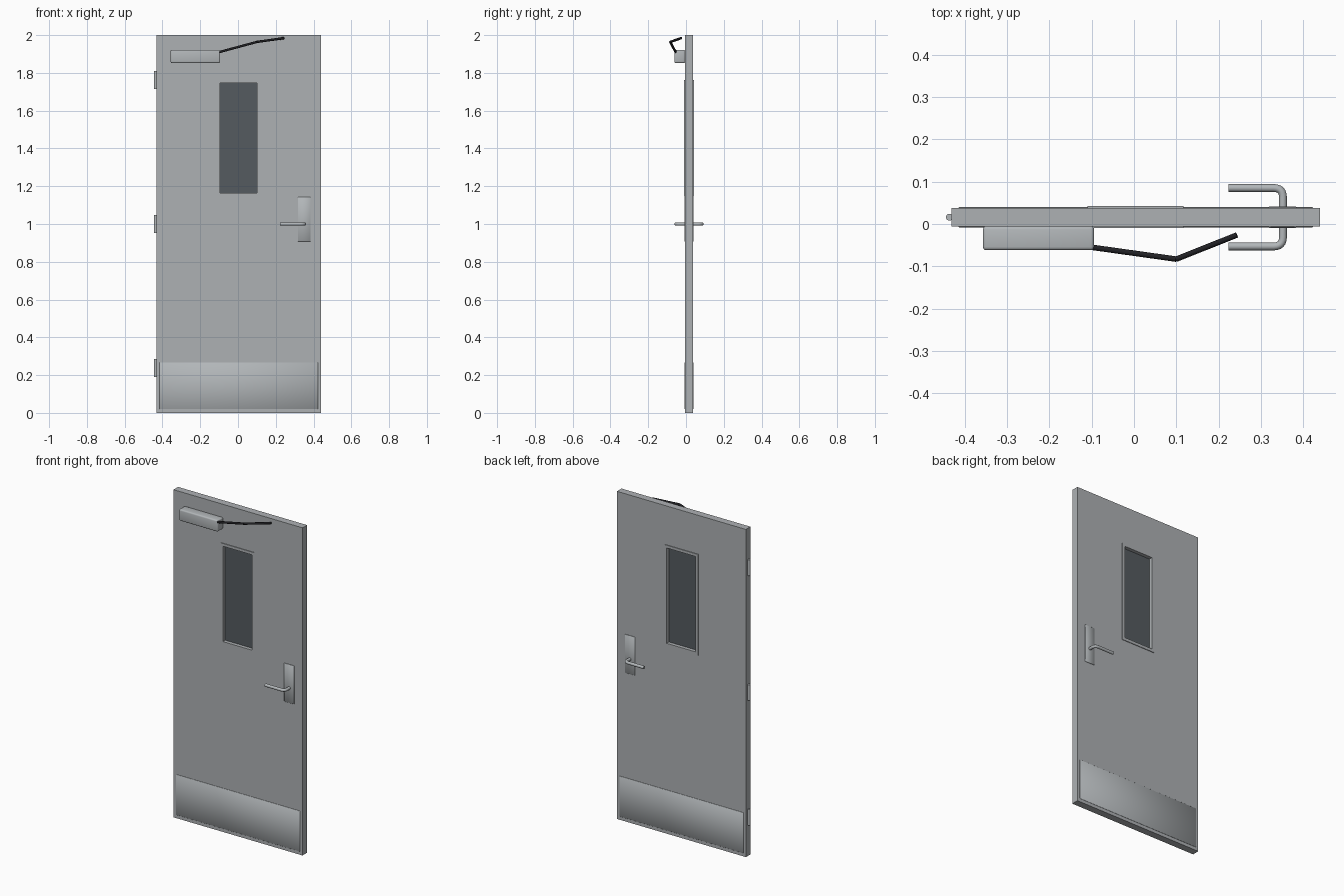
import bpy
import bmesh
from mathutils import Vector

if "Cube" in bpy.data.objects:
    bpy.data.objects.remove(bpy.data.objects["Cube"], do_unlink=True)


def material(name, rgb):
    mat = bpy.data.materials.new(name)
    mat.use_nodes = True
    mat.diffuse_color = (*rgb, 1)
    mat.node_tree.nodes["Principled BSDF"].inputs["Base Color"].default_value = (*rgb, 1)
    return mat


PAINT = material("grey paint", (0.42, 0.44, 0.455))
STEEL = material("brushed steel", (0.45, 0.475, 0.49))
GLASS = material("dark glass", (0.09, 0.105, 0.115))
BLACK = material("black metal", (0.015, 0.015, 0.018))

FRONT, BACK = -0.006, 0.038  # door faces
MIDDLE = (FRONT + BACK) / 2


def finish(name, bm, mat, smooth=False):
    bmesh.ops.recalc_face_normals(bm, faces=bm.faces)
    mesh = bpy.data.meshes.new(name)
    bm.to_mesh(mesh)
    bm.free()
    mesh.materials.append(mat)
    for poly in mesh.polygons:
        poly.use_smooth = smooth
    obj = bpy.data.objects.new(name, mesh)
    bpy.context.collection.objects.link(obj)
    return obj


def box(name, x, y, z, mat, bevel=0, segments=1):
    """Box from (min, max) pairs; bevelled boxes are smooth shaded."""
    bm = bmesh.new()
    bmesh.ops.create_cube(bm, size=1)
    for v in bm.verts:
        v.co = Vector([(r[0] + r[1]) / 2 + c * (r[1] - r[0])
                       for r, c in zip((x, y, z), v.co)])
    obj = finish(name, bm, mat, bevel > 0)
    if bevel:
        mod = obj.modifiers.new("Bevel", "BEVEL")
        mod.width = bevel
        mod.segments = segments
    return obj


def ring(name, outer, inner, y, mat):
    """Rectangular panel with a rectangular opening, rects as x0, x1, z0, z1."""
    bm = bmesh.new()
    loops = []
    for x0, x1, z0, z1 in (outer, inner):
        for depth in y:
            loops.append([bm.verts.new((px, depth, pz)) for px, pz in
                          ((x0, z0), (x1, z0), (x1, z1), (x0, z1))])
    out_f, out_b, in_f, in_b = loops
    for a, b in ((out_f, out_b), (out_f, in_f), (in_f, in_b), (out_b, in_b)):
        for i in range(4):
            j = (i + 1) % 4
            bm.faces.new((a[i], a[j], b[j], b[i]))
    return finish(name, bm, mat)


def tube(name, points, radius, mat, bend=0, sides=3):
    """Round bar along a path, with optional rounded corners."""
    pts = [Vector(p) for p in points]
    path = [pts[0]]
    for a, b, c in zip(pts, pts[1:], pts[2:]):
        if not bend:
            path.append(b)
            continue
        start = b + (a - b).normalized() * bend
        end = b + (c - b).normalized() * bend
        for i in range(7):
            t = i / 6
            path.append(start * (1 - t) ** 2 + b * 2 * t * (1 - t) + end * t * t)
    path.append(pts[-1])
    curve = bpy.data.curves.new(name, "CURVE")
    curve.dimensions = "3D"
    curve.bevel_depth = radius
    curve.bevel_resolution = sides
    curve.use_fill_caps = True
    spline = curve.splines.new("POLY")
    spline.points.add(len(path) - 1)
    for sp, p in zip(spline.points, path):
        sp.co = (*p, 1)
    spline.use_smooth = True
    curve.materials.append(mat)
    obj = bpy.data.objects.new(name, curve)
    bpy.context.collection.objects.link(obj)
    return obj


# Door leaf and window
window = (-0.095, 0.101, 1.164, 1.746)
ring("door_leaf", (-0.431, 0.44, 0, 2), (-0.1, 0.106, 1.159, 1.751), (FRONT, BACK), PAINT)
ring("window_frame", (-0.11, 0.117, 1.146, 1.763), window,
     (FRONT - 0.004, BACK + 0.004), PAINT)
box("window_glass", (-0.098, 0.104), (MIDDLE - 0.004, MIDDLE + 0.004),
    (1.161, 1.749), GLASS)

# Hardware repeated on both faces
for side, face, sign in (("front", FRONT, -1), ("back", BACK, 1)):
    def slab(thick):
        return sorted((face - sign * 0.002, face + sign * thick))
    box(side + "_kick_plate", (-0.415, 0.423), slab(0.002), (0.02, 0.267), STEEL, 0.0015)
    box(side + "_lock_plate", (0.317, 0.385), slab(0.003), (0.908, 1.143), STEEL, 0.002)
    reach = face + sign * 0.047
    tube(side + "_lever", [(0.352, face, 1), (0.352, reach, 1), (0.223, reach, 1)],
         0.0093, STEEL, bend=0.022)

# Hinges on the edge
for label, z in (("top", 1.762), ("middle", 1.0), ("bottom", 0.238)):
    tube(label + "_hinge", [(-0.4365, MIDDLE, z - 0.048), (-0.4365, MIDDLE, z + 0.048)],
         0.0083, STEEL)

# Door closer with its folding arm
box("closer_body", (-0.357, -0.094), (-0.062, FRONT + 0.001), (1.852, 1.922), STEEL, 0.008, 3)
elbow = (0.1, -0.083, 1.964)
tube("closer_main_arm", [(-0.1, -0.055, 1.91), elbow], 0.0065, BLACK)
tube("closer_forearm", [elbow, (0.243, -0.026, 1.984)], 0.0065, BLACK)
